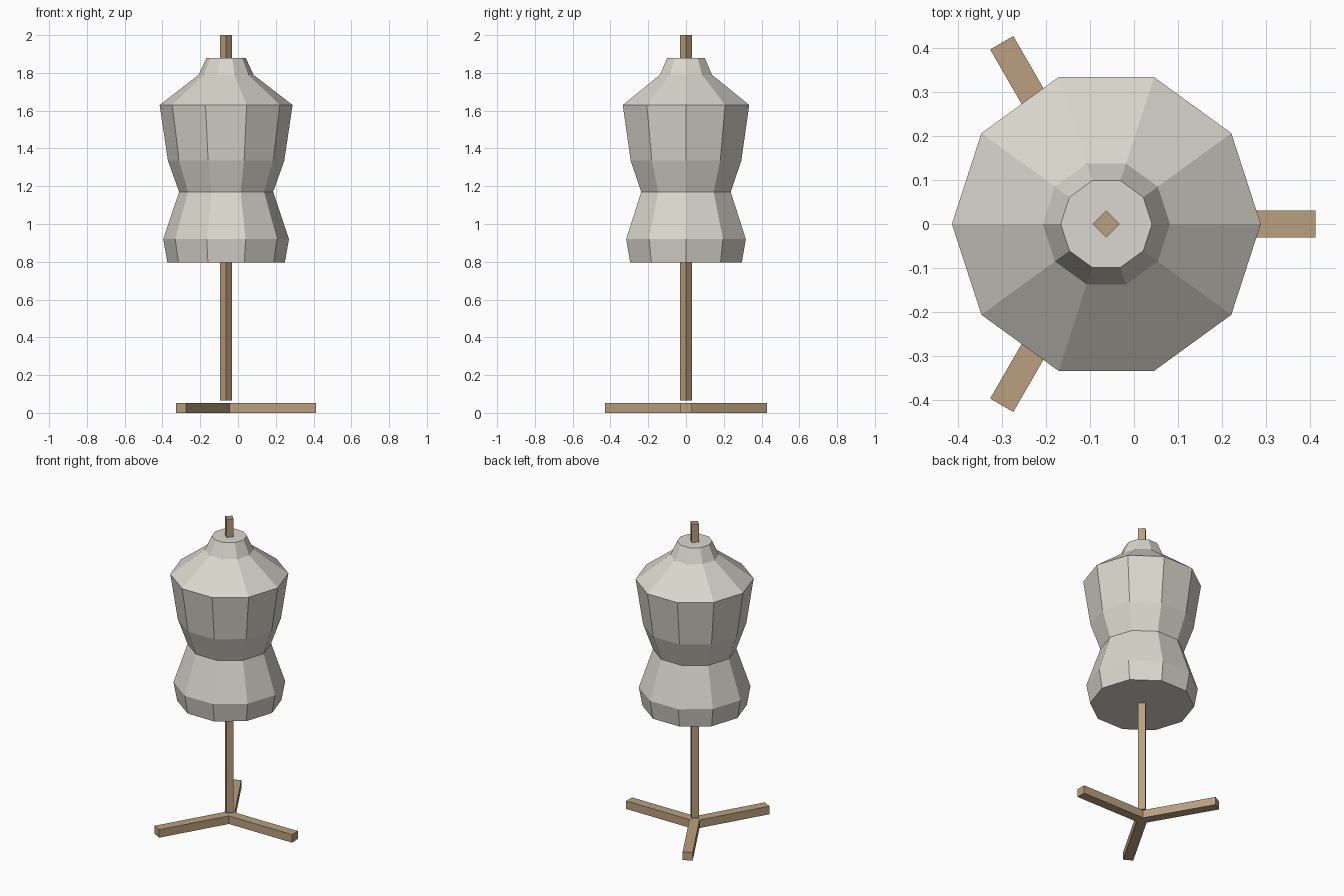
import bpy, bmesh
from math import cos, sin, tau
from mathutils import Matrix

if "Cube" in bpy.data.objects:
    bpy.data.objects.remove(bpy.data.objects["Cube"])

CX = -0.063  # stand axis


def material(name, color):
    m = bpy.data.materials.new(name)
    m.diffuse_color = color
    m.use_nodes = True
    m.node_tree.nodes["Principled BSDF"].inputs["Base Color"].default_value = m.diffuse_color
    return m


def finish(name, bm, mat):
    bmesh.ops.recalc_face_normals(bm, faces=bm.faces)
    me = bpy.data.meshes.new(name)
    bm.to_mesh(me)
    bm.free()
    me.materials.append(mat)
    ob = bpy.data.objects.new(name, me)
    bpy.context.collection.objects.link(ob)
    ob.location.x = CX
    return ob


def lathe(name, profile, sides, mat):
    """Closed, flat-shaded solid from (radius, height) rings."""
    bm = bmesh.new()
    rings = [[bm.verts.new((r * cos(tau * i / sides), r * sin(tau * i / sides), z))
              for i in range(sides)] for r, z in profile]
    for a, b in zip(rings, rings[1:]):
        for i in range(sides):
            j = (i + 1) % sides
            bm.faces.new((a[i], a[j], b[j], b[i]))
    bm.faces.new(rings[0][::-1])
    bm.faces.new(rings[-1])
    return finish(name, bm, mat)


fabric = material("fabric", (0.70, 0.68, 0.61, 1))
wood = material("wood", (0.49, 0.35, 0.21, 1))

# Ten-sided torso: hem, hips, waist, ribs, shoulders, neck
lathe("torso", [(0.311, 0.797), (0.333, 0.92), (0.249, 1.17), (0.308, 1.335),
                (0.352, 1.63), (0.145, 1.79), (0.104, 1.88)], 10, fabric)

# Square pole set diagonally
lathe("pole", [(0.031, 0.066), (0.031, 2.0)], 4, wood)

# Three flat legs radiating from the axis
LENGTH, WIDTH, HEIGHT = 0.477, 0.061, 0.053
for k in range(3):
    bm = bmesh.new()
    bmesh.ops.create_cube(bm, size=1, matrix=Matrix.Translation((LENGTH / 2, 0, HEIGHT / 2))
                          @ Matrix.Diagonal((LENGTH, WIDTH, HEIGHT, 1)))
    leg = finish(f"leg_{k + 1}", bm, wood)
    leg.rotation_euler.z = k * tau / 3
